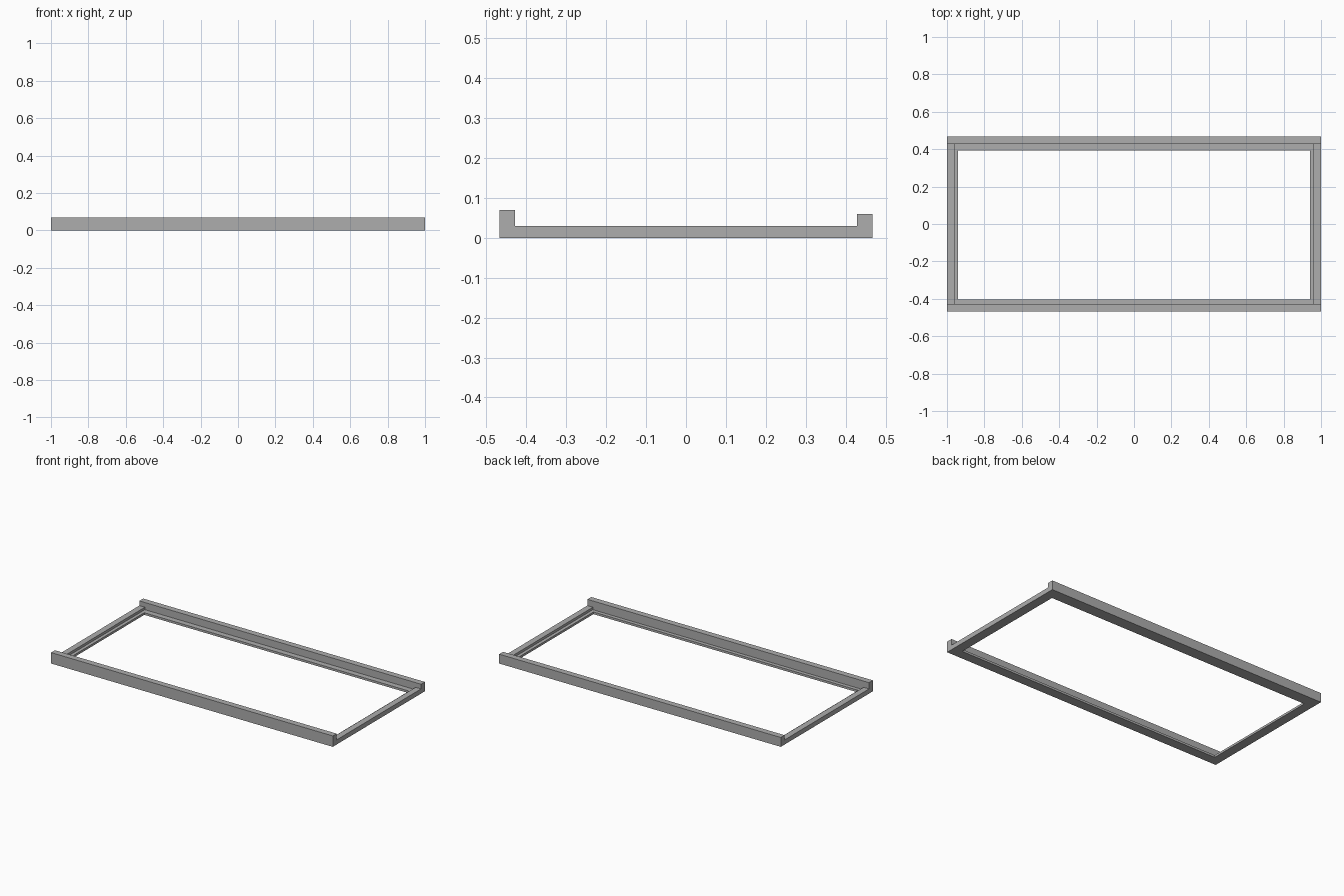
import bpy

old = bpy.data.objects.get("Cube")
if old:
    bpy.data.objects.remove(old, do_unlink=True)

# Single flat grey
grey = bpy.data.materials.new("mid grey")
grey.use_nodes = True
colour = (0.42, 0.42, 0.42, 1)
grey.diffuse_color = colour
grey.node_tree.nodes["Principled BSDF"].inputs["Base Color"].default_value = colour

HALF_X, HALF_Y = 1.0, 0.467      # outer frame
RAIL = 0.039                     # rail thickness
IN_X, IN_Y = HALF_X - RAIL, HALF_Y - RAIL
OPEN_X, OPEN_FRONT, OPEN_BACK = 0.94, -0.404, 0.392
LEDGE_Z, SIDE_Z, BACK_Z, FRONT_Z = 0.014, 0.03, 0.06, 0.07


def extrude(name, axis, outline, start, end):
    """Prism from a 2D outline: (y, z) swept along x, or (x, z) along y."""
    def place(p, t):
        return (t, *p) if axis == "x" else (p[0], t, p[1])
    n = len(outline)
    verts = [place(p, t) for t in (start, end) for p in outline]
    faces = [tuple(range(n)), tuple(range(2 * n - 1, n - 1, -1))]
    faces += [(i, i + n, (i + 1) % n + n, (i + 1) % n) for i in range(n)]
    if (axis == "x"):
        faces = [f[::-1] for f in faces]
    mesh = bpy.data.meshes.new(name)
    mesh.from_pydata(verts, [], faces)
    mesh.materials.append(grey)
    obj = bpy.data.objects.new(name, mesh)
    bpy.context.collection.objects.link(obj)
    return obj


def box(name, x0, x1, y0, y1, height):
    return extrude(name, "x", [(y0, 0), (y1, 0), (y1, height), (y0, height)], x0, x1)


# Full-length front and back rails
box("front_rail", -HALF_X, HALF_X, -HALF_Y, -IN_Y, FRONT_Z)
box("back_rail", -HALF_X, HALF_X, IN_Y, HALF_Y, BACK_Z)

# Low ledges along the inside of the long rails
box("front_ledge", -OPEN_X, OPEN_X, -IN_Y, OPEN_FRONT, LEDGE_Z)
box("back_ledge", -OPEN_X, OPEN_X, OPEN_BACK, IN_Y, LEDGE_Z)

# Stepped side rails: raised outer strip with a low inner ledge
for side, name in ((1, "left_side_rail"), (-1, "right_side_rail")):
    steps = [(HALF_X, 0), (HALF_X, SIDE_Z), (IN_X, SIDE_Z),
             (IN_X, LEDGE_Z), (OPEN_X, LEDGE_Z), (OPEN_X, 0)]
    outline = [(side * x, z) for x, z in steps][::side]
    extrude(name, "y", outline[::-1], -IN_Y, IN_Y)
